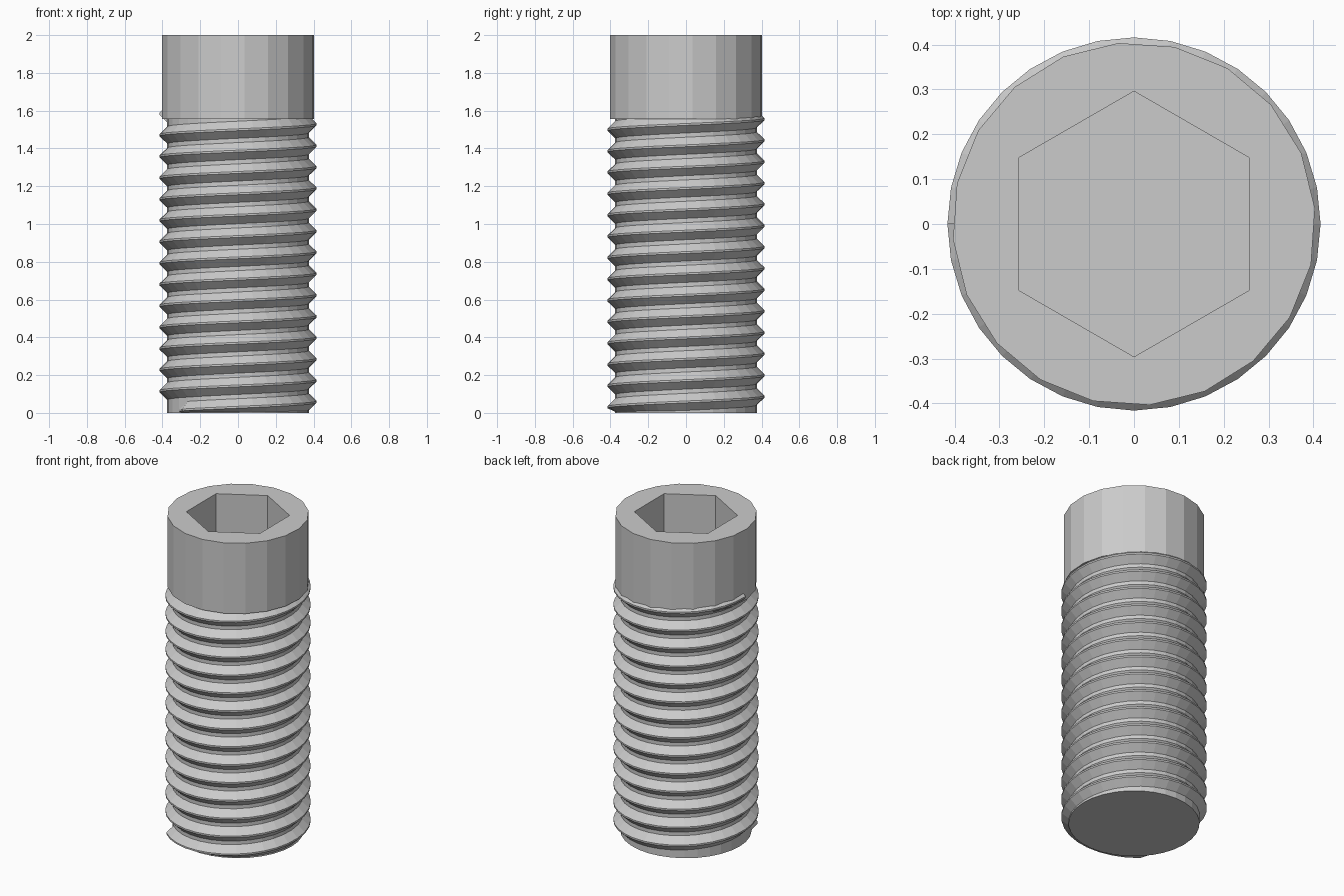
import bpy, bmesh
from math import sin, cos, pi, radians

cube = bpy.data.objects.get("Cube")
if cube:
    bpy.data.objects.remove(cube)

# Dimensions
CORE_R, CREST_R, HEAD_R, HEX_R = 0.375, 0.416, 0.405, 0.296
HEAD_Z, TOP_Z, SOCKET_Z = 1.555, 2.0, 1.65
PITCH, SEGMENTS, TURNS = 0.113, 32, 13.75

steel = bpy.data.materials.new("grey steel")
steel.use_nodes = True
grey = (0.6, 0.6, 0.6, 1)
steel.diffuse_color = grey
steel.node_tree.nodes["Principled BSDF"].inputs["Base Color"].default_value = grey


def make_object(name, bm):
    bmesh.ops.recalc_face_normals(bm, faces=bm.faces)
    mesh = bpy.data.meshes.new(name)
    bm.to_mesh(mesh)
    bm.free()
    mesh.materials.append(steel)
    ob = bpy.data.objects.new(name, mesh)
    bpy.context.collection.objects.link(ob)
    return ob


def prism(name, sides, radius, low, high, turn=0):
    bm = bmesh.new()
    rings = []
    for z in (low, high):
        angles = [turn + 2 * pi * i / sides for i in range(sides)]
        rings.append([bm.verts.new((radius * cos(a), radius * sin(a), z)) for a in angles])
    for ring in rings:
        bm.faces.new(ring)
    for i in range(sides):
        j = (i + 1) % sides
        bm.faces.new((rings[0][i], rings[0][j], rings[1][j], rings[1][i]))
    return make_object(name, bm)


# Plain cylinder under the thread
prism("shank", SEGMENTS, CORE_R, 0, HEAD_Z + 0.01)

# Head with a hexagonal socket
head = prism("head", 20, HEAD_R, HEAD_Z, TOP_Z, radians(5))
cutter = prism("socket_cutter", 6, HEX_R, SOCKET_Z, TOP_Z + 0.1, pi / 2)
cutter.hide_render = True
cutter.hide_viewport = True
cut = head.modifiers.new("hex_socket", "BOOLEAN")
cut.operation = "DIFFERENCE"
cut.solver = "EXACT"
cut.object = cutter

# Helical ridge: a flat-crested tooth swept upward around the shank
tooth = [(CORE_R - 0.01, -0.055), (CREST_R, -0.005),
         (CREST_R, 0.005), (CORE_R - 0.01, 0.055)]
first, last = -5, int(TURNS * SEGMENTS)
bm = bmesh.new()
sections = []
for step in range(first, last + 1):
    angle = -pi / 2 + 2 * pi * step / SEGMENTS
    middle = 0.03 + PITCH * step / SEGMENTS
    section = []
    for radius, rise in tooth:
        if step == first:
            radius = min(radius, CORE_R)
        z = max(middle + rise, 0.001 + 0.0005 * len(section))
        section.append(bm.verts.new((radius * cos(angle), radius * sin(angle), z)))
    sections.append(section)
for a, b in zip(sections, sections[1:]):
    for i in range(4):
        j = (i + 1) % 4
        bm.faces.new((a[i], a[j], b[j], b[i]))
bm.faces.new(sections[0])
bm.faces.new(sections[-1])
make_object("thread", bm)
